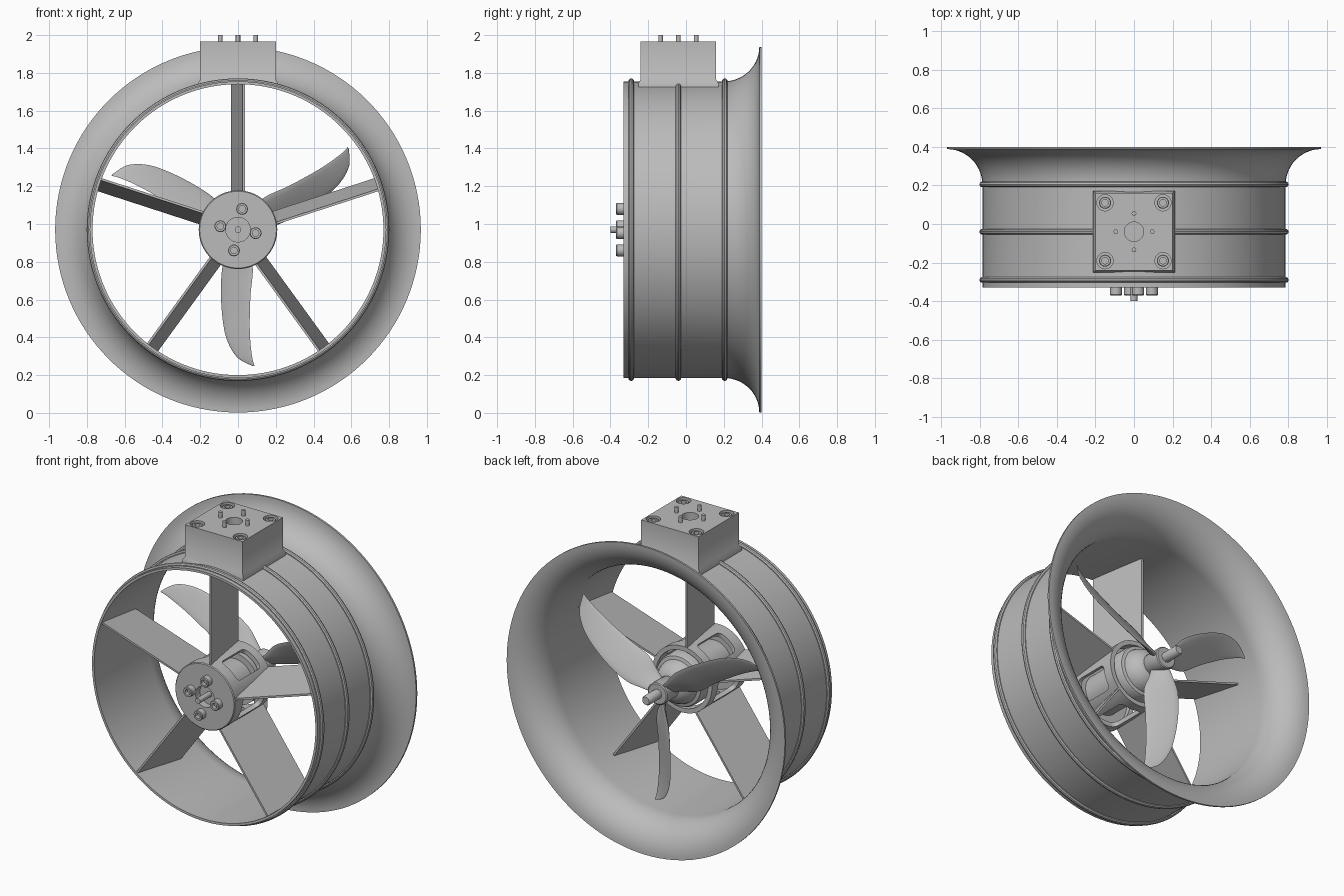
import bpy, bmesh
from math import pi, sin, cos, radians
from mathutils import Matrix, Vector

cube = bpy.data.objects.get("Cube")
if cube:
    bpy.data.objects.remove(cube, do_unlink=True)

grey = bpy.data.materials.new("light_grey")
grey.use_nodes = True
grey.diffuse_color = (0.5, 0.5, 0.5, 1)
grey.node_tree.nodes["Principled BSDF"].inputs["Base Color"].default_value = (0.5, 0.5, 0.5, 1)

CZ = 0.97                                    # height of the fan axis
AXIS = Matrix.Translation((0, 0, CZ)) @ Matrix.Rotation(-pi / 2, 4, 'X')
parts = []


def finish(name, bm):
    bmesh.ops.remove_doubles(bm, verts=bm.verts, dist=1e-5)
    bmesh.ops.recalc_face_normals(bm, faces=bm.faces)
    me = bpy.data.meshes.new(name)
    bm.to_mesh(me)
    bm.free()
    me.materials.append(grey)
    ob = bpy.data.objects.new(name, me)
    bpy.context.collection.objects.link(ob)
    parts.append(ob)
    return ob


def loft(name, rings, wrap=False, caps=True):
    """Skin a list of closed point rings."""
    bm = bmesh.new()
    rows = [[bm.verts.new(p) for p in ring] for ring in rings]
    n = len(rows[0])
    for k in range(len(rows) if wrap else len(rows) - 1):
        a, b = rows[k], rows[(k + 1) % len(rows)]
        for i in range(n):
            j = (i + 1) % n
            bm.faces.new((a[i], a[j], b[j], b[i]))
    if caps and not wrap:
        bm.faces.new(rows[0])
        bm.faces.new(rows[-1])
    return finish(name, bm)


def lathe(name, profile, mat=AXIS, seg=32, wrap=False):
    """Turn (radius, height) points about local z."""
    rings = [[mat @ Vector((r * cos(2 * pi * i / seg), r * sin(2 * pi * i / seg), h))
              for i in range(seg)] for r, h in profile]
    return loft(name, rings, wrap)


def cut(ob, cutter):
    mod = ob.modifiers.new("cut", 'BOOLEAN')
    mod.operation = 'DIFFERENCE'
    mod.solver = 'EXACT'
    mod.object = cutter
    bpy.context.view_layer.objects.active = ob
    bpy.ops.object.modifier_apply(modifier=mod.name)
    parts.remove(cutter)
    bpy.data.objects.remove(cutter, do_unlink=True)


def polar(r, t, y, ang):
    """Radial, tangential and axial offsets at an angle round the fan axis."""
    return Vector((r * cos(ang) - t * sin(ang), y, CZ + r * sin(ang) + t * cos(ang)))


def screw(name, r, h, mat):
    s = r * 0.55
    lathe(name, [(s, h * 0.4), (s, h), (r * 0.9, h), (r, h * 0.9), (r, 0)], mat, 24)


# Duct with flared rear mouth
N = 14
arc = [k * pi / 2 / N for k in range(N + 1)]
outer = [(0.785, -0.33)] + [(0.968 - 0.183 * cos(a), 0.2 + 0.188 * sin(a)) for a in arc]
inner = [(0.968 - 0.198 * cos(a), 0.2 + 0.2 * sin(a)) for a in reversed(arc)] + [(0.77, -0.33)]
lathe("duct", outer + inner, seg=128, wrap=True)

# Reinforcing rings
for k, y in enumerate((-0.29, -0.04, 0.205)):
    lathe(f"duct_ring_{k + 1}", [(0.786 + 0.015 * cos(i * pi / 5), y + 0.015 * sin(i * pi / 5))
                                 for i in range(10)], seg=128, wrap=True)

# Hub cage with five rounded windows
cage = lathe("hub_cage", [(0.065, -0.33), (0.203, -0.33), (0.208, -0.325), (0.208, 0.04),
                          (0.18, 0.04), (0.18, -0.28), (0.065, -0.28)], seg=80, wrap=True)
vane_angles = [radians(90 + 72 * k) for k in range(5)]
for ang in vane_angles:
    outline = []
    for cx, cy, start in ((1, 1, 0), (-1, 1, 1), (-1, -1, 2), (1, -1, 3)):
        for i in range(6):
            a = (start + i / 5) * pi / 2
            outline.append((cx * 0.045 + 0.03 * cos(a), -0.135 + cy * 0.085 + 0.03 * sin(a)))
    window = loft("window_cutter", [[polar(r, t, y, ang + radians(36)) for t, y in outline]
                                    for r in (0.145, 0.3)])
    cut(cage, window)

# Guide vanes, skewed flat plates
for k, ang in enumerate(vane_angles):
    side = 0.006
    section = [(-0.03 - side, -0.32), (-0.03 + side, -0.32), (0.03 + side, 0.04), (0.03 - side, 0.04)]
    loft(f"guide_vane_{k + 1}", [[polar(r, t, y, ang) for t, y in section] for r in (0.19, 0.776)])

# Motor, propeller hub and shaft
lathe("motor", [(0, -0.285), (0.125, -0.285), (0.125, -0.03), (0.162, -0.03), (0.162, 0.06),
                (0.155, 0.075), (0.135, 0.08), (0.13, 0.1), (0.115, 0.13), (0.09, 0.155),
                (0.06, 0.17), (0, 0.17)], seg=64)
lathe("propeller_hub", [(0, 0.16), (0.062, 0.16), (0.068, 0.17), (0.068, 0.28),
                        (0.062, 0.285), (0, 0.285)], seg=48)
lathe("rear_shaft", [(0, 0.28), (0.03, 0.28), (0.03, 0.39), (0.024, 0.4), (0, 0.4)])
lathe("front_shaft", [(0, -0.4), (0.017, -0.4), (0.017, -0.27), (0, -0.27)])

# Motor mounting screws
for k in range(4):
    ang = radians(79 + 90 * k)
    r = 0.112 if k % 2 == 0 else 0.095
    pos = polar(r, 0, -0.33, ang)
    screw(f"motor_screw_{k + 1}", 0.031, 0.04, Matrix.Translation(pos) @ Matrix.Rotation(pi / 2, 4, 'X'))

# Propeller blades: radius, trailing t, trailing y, leading t, leading y, thickness
stations = [(0.04, -0.03, 0.27, 0.03, 0.19, 0.03), (0.1, -0.05, 0.28, 0.045, 0.185, 0.028),
            (0.2, -0.083, 0.29, 0.078, 0.18, 0.022), (0.35, -0.09, 0.285, 0.066, 0.18, 0.016),
            (0.5, -0.078, 0.265, 0.062, 0.18, 0.012), (0.6, -0.052, 0.245, 0.066, 0.18, 0.01),
            (0.68, 0.0, 0.22, 0.076, 0.182, 0.007), (0.722, 0.078, 0.19, 0.088, 0.185, 0.003)]


def smooth_rows(rows, steps=5):
    """Catmull-Rom interpolation between stations."""
    pts = [rows[0]] + rows + [rows[-1]]
    out = []
    for a, b, c, d in zip(pts, pts[1:], pts[2:], pts[3:]):
        for s in range(steps):
            u = s / steps
            out.append([0.5 * (2 * q + (r - p) * u + (2 * p - 5 * q + 4 * r - w) * u * u
                               + (3 * q - p - 3 * r + w) * u ** 3) for p, q, r, w in zip(a, b, c, d)])
    return out + [list(rows[-1])]


for k in range(3):
    ang = radians(-90 + 120 * k)
    rings = []
    for r, t0, y0, t1, y1, thick in smooth_rows(stations):
        chord = Vector((t1 - t0, y1 - y0))
        normal = Vector((-chord.y, chord.x)).normalized()
        ring = []
        for i in range(16):
            a = 2 * pi * i / 16
            u = 0.5 + 0.5 * cos(a)
            p = Vector((t0, y0)) + chord * u + normal * (thick / 2 * sin(a))
            ring.append(polar(r, p.x, p.y, ang))
        rings.append(ring)
    loft(f"propeller_blade_{k + 1}", rings)

# Mounting block on top, hollowed to sit on the duct
BY, TOP = -0.04, 1.965
block = loft("mounting_block", [[(sx * h, BY + sy * h, z) for sx, sy in ((1, 1), (-1, 1), (-1, -1), (1, -1))]
                                for h, z in ((0.212, 1.7), (0.212, 1.745), (0.2, 1.765), (0.2, TOP))])
cut(block, lathe("duct_cutter", [(0, -0.6), (0.778, -0.6), (0.778, 0.6), (0, 0.6)], seg=128))
corners = [(sx * 0.15, BY + sy * 0.15) for sx in (-1, 1) for sy in (-1, 1)]
for x, y, r, depth in [(0, BY, 0.05, 0.1)] + [(x, y, 0.042, 0.05) for x, y in corners]:
    cut(block, lathe("hole_cutter", [(0, -depth), (r, -depth), (r, 0.1), (0, 0.1)],
                     Matrix.Translation((x, y, TOP))))

# Block screws and locating pins
for k, (x, y) in enumerate(corners):
    screw(f"block_screw_{k + 1}", 0.031, 0.045, Matrix.Translation((x, y, TOP - 0.052)))
for k in range(4):
    a = k * pi / 2
    lathe(f"block_pin_{k + 1}", [(0, -0.02), (0.012, -0.02), (0.012, 0.035), (0, 0.035)],
          Matrix.Translation((0.094 * cos(a), BY + 0.094 * sin(a), TOP)), 16)

# Smooth shading with sharp edges kept
bpy.ops.object.select_all(action='DESELECT')
for ob in parts:
    ob.select_set(True)
bpy.context.view_layer.objects.active = parts[0]
bpy.ops.object.shade_smooth_by_angle(angle=radians(35))
